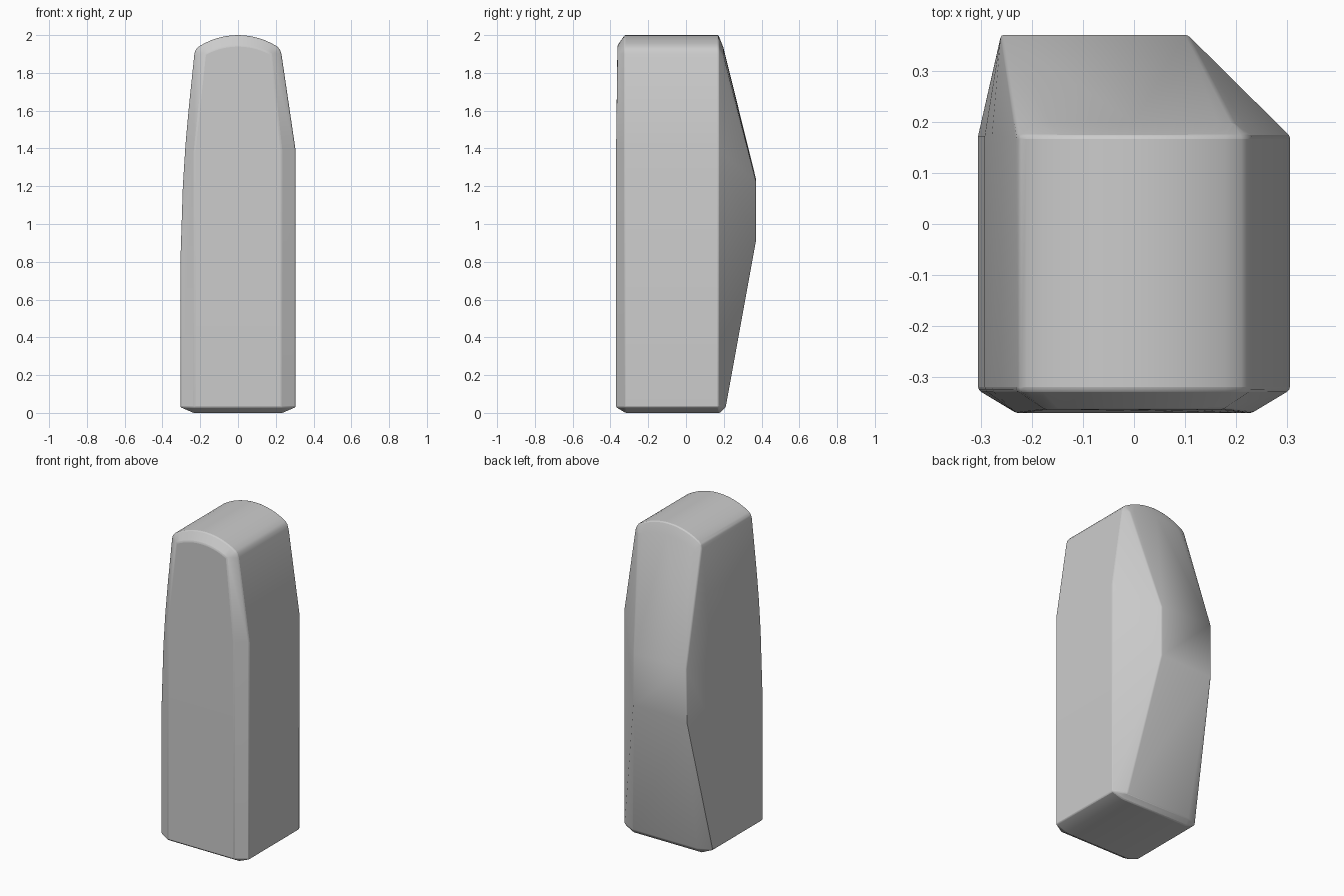
import bpy, bmesh, math

cube = bpy.data.objects.get("Cube")
if cube:
    bpy.data.objects.remove(cube, do_unlink=True)

# Single stone colour
stone = bpy.data.materials.new("stone grey")
stone.use_nodes = True
colour = (0.6, 0.6, 0.6, 1.0)
stone.diffuse_color = colour
stone.node_tree.nodes["Principled BSDF"].inputs["Base Color"].default_value = colour


def arch(half_width, base, rise, steps=12):
    """Shallow arc from left to right as (x, z) pairs."""
    r = (half_width ** 2 + rise ** 2) / (2 * rise)
    a = math.asin(half_width / r)
    return [(r * math.sin(t), base + rise - r + r * math.cos(t))
            for t in (-a + 2 * a * i / steps for i in range(steps + 1))]


# Main cross-section: bowed left flank, arched top, kinked right flank
left_flank = [(-0.305, 0.03), (-0.305, 0.8), (-0.292, 1.2), (-0.278, 1.42),
              (-0.26, 1.62), (-0.231, 1.90), (-0.225, 1.922)]
right_flank = [(0.222, 1.922), (0.23, 1.90), (0.305, 1.39), (0.305, 0.03)]
section = left_flank + arch(0.21, 1.938, 0.062) + right_flank

points = [(x, y, z) for x, z in section for y in (-0.325, 0.172)]

# Chamfered front face
points += [(s * 0.23, -0.37, z) for s in (-1, 1) for z in (0.03, 1.39)]
points += [(x, -0.363, z) for x, z in arch(0.175, 1.90, 0.045)]

# Chamfered back rim, above and below the ridge
points += [(s * 0.225, 0.21, 0.03) for s in (-1, 1)]
points += [(x, 0.198, z) for x, z in arch(0.195, 1.89, 0.045)]

# Raised flat panel on the back
points += [(x, 0.37, z) for x in (-0.26, 0.105) for z in (0.91, 1.225)]

# Underside
points += [(x, y, 0.0) for x in (-0.235, 0.235) for y in (-0.32, 0.18)]

# Wrap the sections into one faceted block
bm = bmesh.new()
for p in points:
    bm.verts.new(p)
hull = bmesh.ops.convex_hull(bm, input=bm.verts)
unused = {v for v in hull["geom_interior"] + hull["geom_unused"]
          if isinstance(v, bmesh.types.BMVert) and not v.link_faces}
bmesh.ops.delete(bm, geom=list(unused), context="VERTS")
bmesh.ops.dissolve_limit(bm, angle_limit=math.radians(0.5),
                         verts=bm.verts, edges=bm.edges)
bmesh.ops.recalc_face_normals(bm, faces=bm.faces)

mesh = bpy.data.meshes.new("standing_stone")
bm.to_mesh(mesh)
bm.free()
mesh.materials.append(stone)
block = bpy.data.objects.new("standing_stone", mesh)
bpy.context.collection.objects.link(block)

# Slightly softened edges
bevel = block.modifiers.new("soft_edges", "BEVEL")
bevel.width = 0.006
bevel.segments = 2
bevel.limit_method = "ANGLE"
bevel.angle_limit = math.radians(25)

bpy.ops.object.select_all(action="DESELECT")
block.select_set(True)
bpy.context.view_layer.objects.active = block
bpy.ops.object.shade_smooth_by_angle(angle=math.radians(30))
